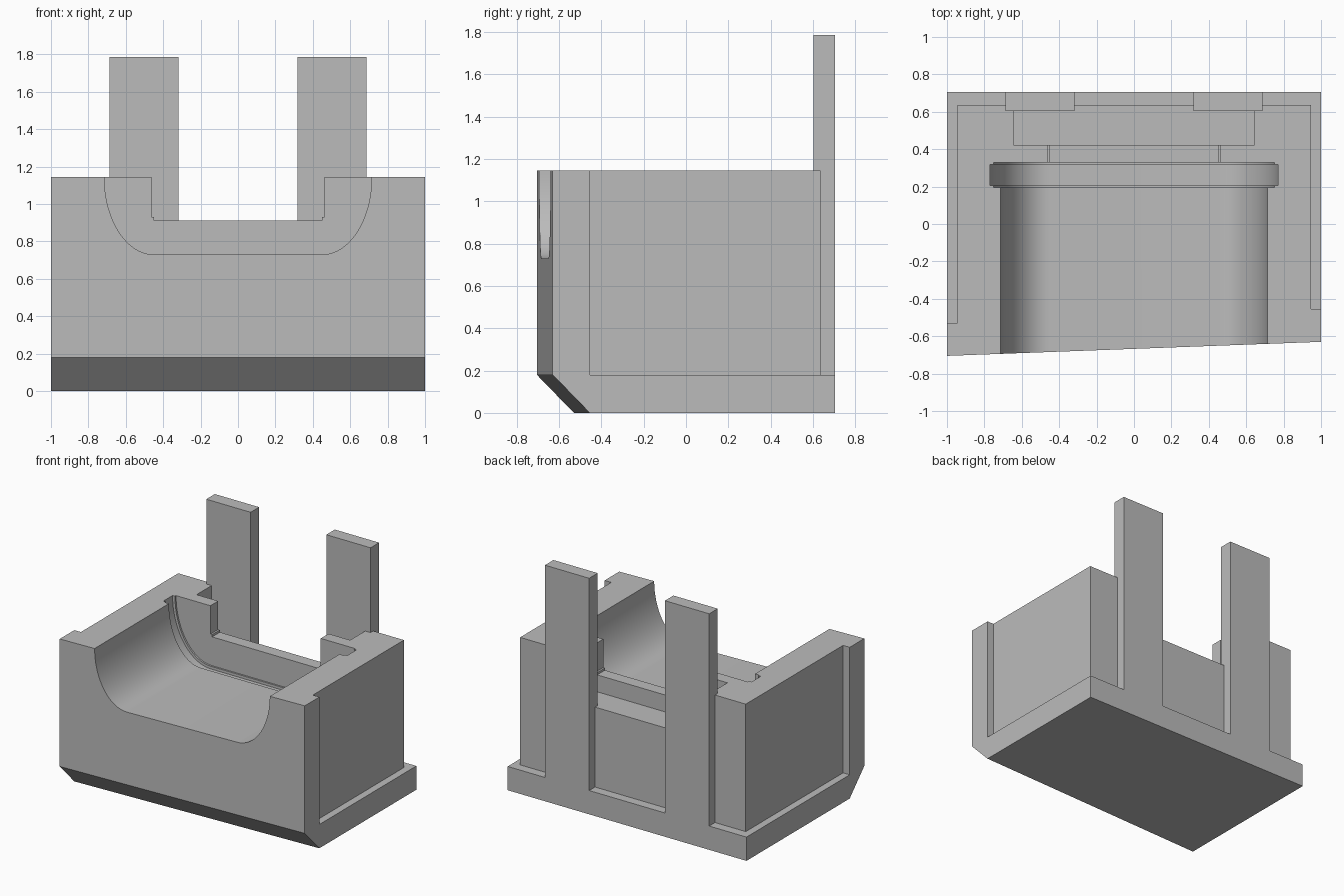
import bpy, bmesh, math
from mathutils import Vector

if "Cube" in bpy.data.objects:
    bpy.data.objects.remove(bpy.data.objects["Cube"], do_unlink=True)

grey = bpy.data.materials.new("plain grey")
grey.use_nodes = True
grey.diffuse_color = (0.5, 0.5, 0.5, 1)
grey.node_tree.nodes["Principled BSDF"].inputs["Base Color"].default_value = (0.5, 0.5, 0.5, 1)

TOP, SHELF, SLANT = 1.145, 0.18, 0.0375
ABOVE = TOP + 0.3


def prism(name, points, direction):
    """Extrude a flat outline of 3D points along a vector."""
    bm = bmesh.new()
    face = bm.faces.new([bm.verts.new(p) for p in points])
    moved = bmesh.ops.extrude_face_region(bm, geom=[face])["geom"]
    bmesh.ops.translate(bm, vec=Vector(direction),
                        verts=[v for v in moved if isinstance(v, bmesh.types.BMVert)])
    bmesh.ops.recalc_face_normals(bm, faces=bm.faces)
    mesh = bpy.data.meshes.new(name)
    bm.to_mesh(mesh)
    bm.free()
    mesh.materials.append(grey)
    obj = bpy.data.objects.new(name, mesh)
    bpy.context.collection.objects.link(obj)
    return obj


def box(name, x0, x1, y0, y1, z0, z1):
    outline = [(x0, y0, z0), (x1, y0, z0), (x1, y1, z0), (x0, y1, z0)]
    return prism(name, outline, (0, 0, z1 - z0))


def trough(name, y0, y1, offset):
    """Rounded channel cutter, grown outward by an offset."""
    half, rx, rz, steps = 0.45, 0.265 + offset, 0.415 + offset, 24
    side = [(half + rx, ABOVE)]
    for i in range(steps + 1):
        a = math.pi / 2 * i / steps
        side.append((half + rx * math.cos(a), TOP - rz * math.sin(a)))
    outline = side + [(-x, z) for x, z in reversed(side)]
    return prism(name, [(x, y0, z) for x, z in outline], (0, y1 - y0, 0))


# Body: side profile with chamfered front foot, swept across the width with a slanted front
profile = [(-0.4925, 0), (0.705, 0), (0.705, TOP), (-0.6675, TOP), (-0.6675, SHELF)]
body = prism("body", [(-1, y, z) for y, z in profile], (2, 0, 0))
for v in body.data.vertices:
    if v.co.y < 0:
        v.co.y += SLANT * v.co.x

# Cutters: side and back recesses, rounded channel, stepped groove, slot and rear pocket
cutters = [
    box("left_recess", 0.945, 1.2, -0.455, 1, SHELF, ABOVE),
    box("right_recess", -1.2, -0.945, -0.53, 1, SHELF, ABOVE),
    box("back_recess", -1.3, 1.3, 0.635, 1.1, SHELF, ABOVE + 0.1),
    trough("channel", -1, 0.25, 0),
    trough("groove_lip", 0.195, 0.33, 0.035),
    trough("groove", 0.207, 0.317, 0.055),
    box("slot", -0.462, 0.462, 0.3, 0.5, 0.93, ABOVE),
    box("slot_floor", -0.448, 0.448, 0.28, 0.52, 0.913, ABOVE - 0.1),
    box("rear_pocket", -0.643, 0.643, 0.423, 0.8, 0.785, ABOVE + 0.05),
]
bpy.context.view_layer.objects.active = body
for cutter in cutters:
    mod = body.modifiers.new(cutter.name, "BOOLEAN")
    mod.operation, mod.solver, mod.object = "DIFFERENCE", "EXACT", cutter
    bpy.ops.object.modifier_apply(modifier=mod.name)
    bpy.data.objects.remove(cutter, do_unlink=True)

# Smooth the channel curve, keep edges crisp
bpy.ops.object.select_all(action="DESELECT")
body.select_set(True)
bpy.ops.object.shade_smooth_by_angle(angle=math.radians(25))

# Two upright posts at the back
for name, s in (("left_post", 1), ("right_post", -1)):
    x0, x1 = sorted((0.317 * s, 0.688 * s))
    box(name, x0, x1, 0.603, 0.705, SHELF, 1.787)
